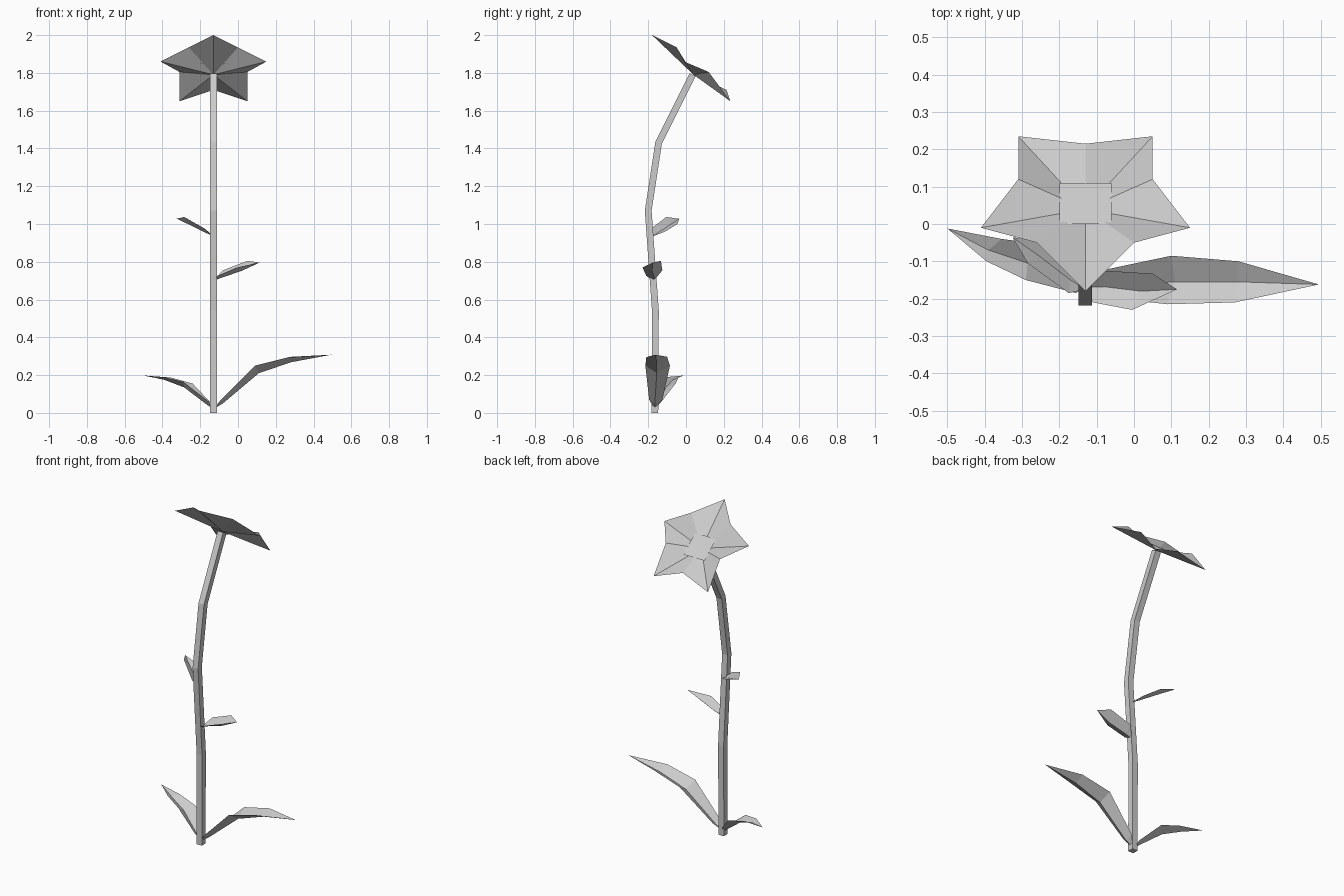
import bpy
from mathutils import Vector

if "Cube" in bpy.data.objects:
    bpy.data.objects.remove(bpy.data.objects["Cube"], do_unlink=True)

# One plain grey for the whole plant
grey = bpy.data.materials.new("plain_grey")
grey.use_nodes = True
grey.diffuse_color = (0.6, 0.6, 0.6, 1)
grey.node_tree.nodes["Principled BSDF"].inputs["Base Color"].default_value = (0.6, 0.6, 0.6, 1)


def add_object(name, verts, faces):
    mesh = bpy.data.meshes.new(name)
    mesh.from_pydata(verts, [], faces)
    mesh.materials.append(grey)
    obj = bpy.data.objects.new(name, mesh)
    bpy.context.collection.objects.link(obj)
    return obj


def leaf(name, base, left, rib, right, tip):
    """Folded blade: two rows of faces between the edges and the midrib."""
    n = len(rib)
    verts = [base, tip] + left + rib + right
    faces = []
    for a, b in ((2, 2 + n), (2 + n, 2 + 2 * n)):
        faces.append((0, b, a))
        for i in range(n - 1):
            faces.append((a + i, b + i, b + i + 1, a + i + 1))
        faces.append((a + n - 1, b + n - 1, 1))
    return add_object(name, verts, faces)


# Stem: square tube swept along a bent path
STEM_X, HALF = -0.13, 0.018
path = [(-0.165, 0), (-0.162, 0.54), (-0.2, 1.07), (-0.145, 1.43), (0.035, 1.79)]
points = [Vector((STEM_X, y, z)) for y, z in path]
verts, faces = [], []
for i, p in enumerate(points):
    along = (points[min(i + 1, len(points) - 1)] - points[max(i - 1, 0)]).normalized()
    side = Vector((HALF, 0, 0))
    depth = along.cross(side)
    verts += [p - side - depth, p + side - depth, p + side + depth, p - side + depth]
    if i:
        for k in range(4):
            m = (k + 1) % 4
            faces.append((4 * i - 4 + k, 4 * i - 4 + m, 4 * i + m, 4 * i + k))
faces += [(3, 2, 1, 0), tuple(range(len(verts) - 4, len(verts)))]
add_object("stem", verts, faces)

# Blossom: pleated five-pointed star, mirrored about the stem
half_star = [(0, -0.18, 2.0), (0.13, -0.05, 1.935), (0.28, -0.01, 1.86),
             (0.18, 0.12, 1.805), (0.18, 0.235, 1.65), (0, 0.215, 1.71)]
ring = half_star + [(-x, y, z) for x, y, z in half_star[-2:0:-1]]
verts = [(STEM_X + x, y, z) for x, y, z in ring] + [(STEM_X, 0.04, 1.79)]
add_object("blossom", verts, [(10, i, (i + 1) % 10) for i in range(10)])

# Blossom centre: small tilted square plate
add_object("blossom_centre",
           [(STEM_X + x, y, z) for x, y, z in
            ((-0.07, 0, 1.85), (0.07, 0, 1.85), (0.07, 0.11, 1.762), (-0.07, 0.11, 1.762))],
           [(0, 1, 2, 3)])

# Lower leaves
leaf("lower_left_side_leaf", (-0.13, -0.165, 0.02),
     [(-0.09, -0.125, 0.07), (0.1, -0.085, 0.25), (0.28, -0.1, 0.297)],
     [(-0.08, -0.165, 0.05), (0.11, -0.155, 0.21), (0.28, -0.155, 0.268)],
     [(-0.09, -0.195, 0.07), (0.09, -0.215, 0.25), (0.27, -0.21, 0.295)],
     (0.495, -0.162, 0.308))
leaf("lower_right_side_leaf", (-0.13, -0.165, 0.02),
     [(-0.155, -0.185, 0.06), (-0.29, -0.15, 0.165), (-0.395, -0.1, 0.19)],
     [(-0.16, -0.155, 0.04), (-0.285, -0.105, 0.135), (-0.39, -0.07, 0.175)],
     [(-0.15, -0.13, 0.06), (-0.24, -0.055, 0.155), (-0.355, -0.04, 0.187)],
     (-0.5, -0.012, 0.198))

# Upper leaves
leaf("upper_left_side_leaf", (-0.13, -0.17, 0.7),
     [(-0.08, -0.125, 0.755), (0.05, -0.133, 0.805)],
     [(-0.08, -0.168, 0.718), (0.02, -0.18, 0.752)],
     [(-0.11, -0.21, 0.725), (-0.005, -0.23, 0.77)],
     (0.115, -0.175, 0.796))
leaf("upper_right_side_leaf", (-0.13, -0.175, 0.935),
     [(-0.175, -0.185, 0.975), (-0.285, -0.105, 1.037)],
     [(-0.17, -0.15, 0.953), (-0.255, -0.085, 0.995)],
     [(-0.16, -0.11, 0.96), (-0.23, -0.045, 1.0)],
     (-0.325, -0.036, 1.028))
